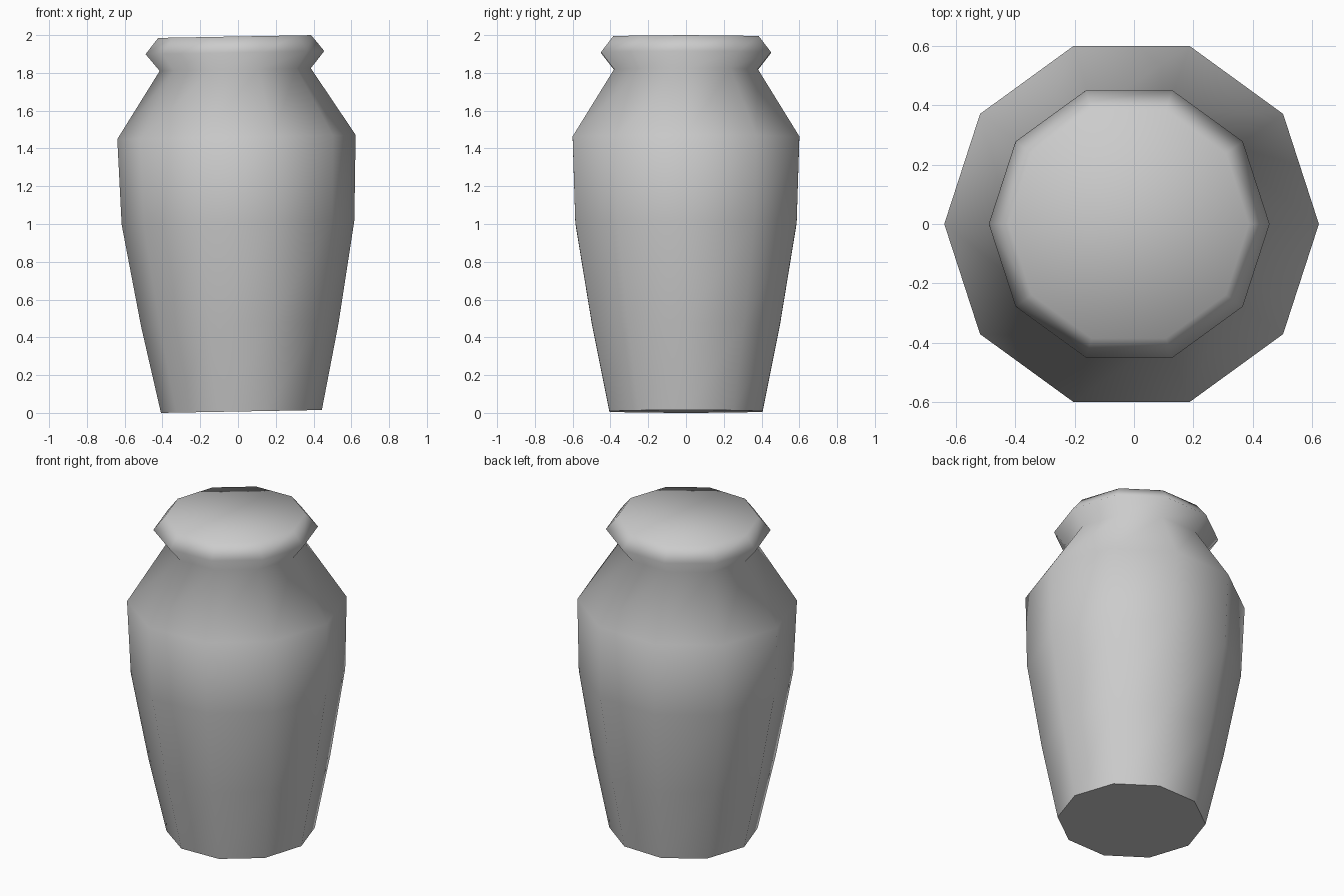
import bpy
import bmesh
from math import cos, sin, tau
from mathutils import Matrix

cube = bpy.data.objects.get("Cube")
if cube:
    bpy.data.objects.remove(cube, do_unlink=True)

SIDES = 10
# Radius and height of each ring, from base to mouth
PROFILE = [(0.426, 0.0), (0.523, 0.46), (0.616, 1.0), (0.631, 1.453),
           (0.4, 1.81), (0.473, 1.9), (0.405, 1.985)]

clay = bpy.data.materials.new("grey clay")
clay.use_nodes = True
colour = (0.6, 0.6, 0.6, 1)
clay.diffuse_color = colour
clay.node_tree.nodes["Principled BSDF"].inputs["Base Color"].default_value = colour

# Body, shoulder, neck and lip as one ten-sided turned shape
bm = bmesh.new()
rings = [[bm.verts.new((r * cos(tau * i / SIDES), r * sin(tau * i / SIDES), z))
          for i in range(SIDES)] for r, z in PROFILE]
for low, high in zip(rings, rings[1:]):
    for i in range(SIDES):
        j = (i + 1) % SIDES
        bm.faces.new((low[i], low[j], high[j], high[i]))

# Closed mouth and flat base
bm.faces.new(rings[-1])
base = bm.faces.new(rings[0][::-1])
for face in bm.faces:
    face.smooth = face is not base
for edge in base.edges:
    edge.smooth = False

# The whole vase leans slightly to one side
lean = Matrix.Translation((0.018, 0, 0.0077)) @ Matrix.Rotation(-0.018, 4, 'Y')
bm.transform(lean)

mesh = bpy.data.meshes.new("vase")
bm.to_mesh(mesh)
bm.free()
mesh.materials.append(clay)
vase = bpy.data.objects.new("vase", mesh)
bpy.context.collection.objects.link(vase)
